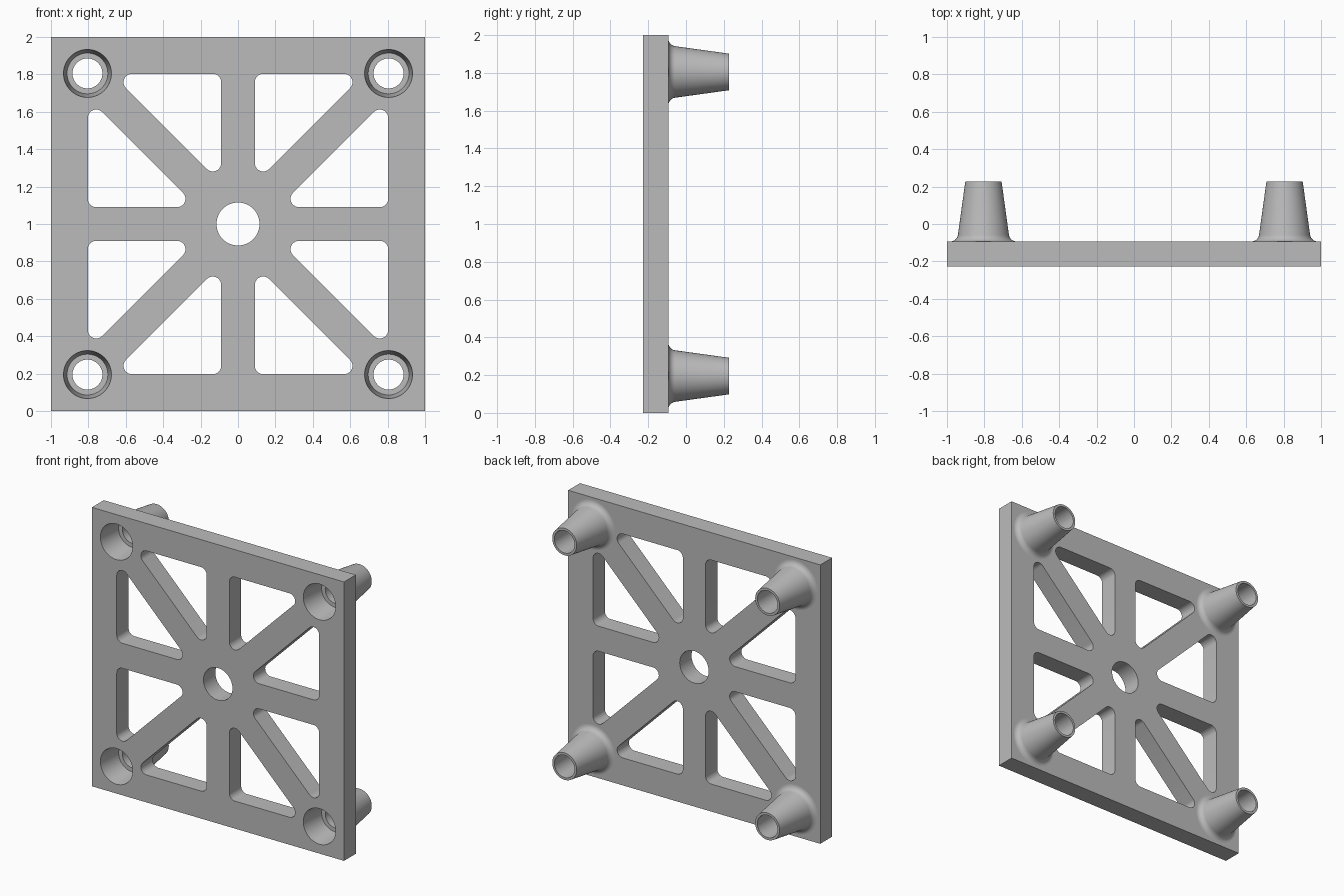
import bpy, bmesh, math
from mathutils import Vector, Matrix

cube = bpy.data.objects.get("Cube")
if cube:
    bpy.data.objects.remove(cube, do_unlink=True)

FRONT, BACK, TIP = -0.227, -0.093, 0.227   # depths of plate faces and post tips
POST = 0.805                               # post offset from the centre
RIM, RIB, ROUND = 0.803, 0.09, 0.045       # frame inner edge, rib half width, corner radius
BORE = 0.128                               # counterbore mouth radius

grey = bpy.data.materials.new("plain_grey")
grey.use_nodes = True
colour = (0.5, 0.5, 0.5, 1)
grey.diffuse_color = colour
grey.node_tree.nodes["Principled BSDF"].inputs["Base Color"].default_value = colour


def circle(cx, cy, r, n=64):
    return [(cx + r * math.cos(2 * math.pi * i / n), cy + r * math.sin(2 * math.pi * i / n))
            for i in range(n)]


def rounded(corners, r, steps=10):
    """Polygon outline with every corner filleted."""
    pts = []
    for i, c in enumerate(corners):
        p = Vector(c)
        u = (Vector(corners[i - 1]) - p).normalized()
        v = (Vector(corners[(i + 1) % len(corners)]) - p).normalized()
        half = u.angle(v) / 2
        centre = p + (u + v).normalized() * r / math.sin(half)
        a = (p + u * r / math.tan(half) - centre).normalized()
        b = (p + v * r / math.tan(half) - centre).normalized()
        sweep = a.angle(b)
        for k in range(steps + 1):
            t = k / steps
            d = (a * math.sin((1 - t) * sweep) + b * math.sin(t * sweep)) / math.sin(sweep)
            pts.append(tuple(centre + d * r))
    return pts


def smooth(obj, angle):
    bpy.ops.object.select_all(action='DESELECT')
    obj.select_set(True)
    bpy.context.view_layer.objects.active = obj
    bpy.ops.object.shade_smooth_by_angle(angle=math.radians(angle))


# Plate outline, centre hole, post holes and eight triangular pockets
signs = [(sx, sy) for sx in (-1, 1) for sy in (-1, 1)]
outlines = [[(-1, -1), (1, -1), (1, 1), (-1, 1)], circle(0, 0, 0.115)]
gap = RIB * math.sqrt(2)
pocket = rounded([(RIB, RIM), (RIB, RIB + gap), (RIM - gap, RIM)], ROUND)
for sx, sy in signs:
    outlines.append(circle(sx * POST, sy * POST, BORE))
    outlines.append([(sx * x, sy * y) for x, y in pocket])
    outlines.append([(sx * y, sy * x) for x, y in pocket])

curve = bpy.data.curves.new("ribbed_plate", 'CURVE')
curve.dimensions = '2D'
curve.fill_mode = 'BOTH'
curve.extrude = (BACK - FRONT) / 2
for outline in outlines:
    spline = curve.splines.new('POLY')
    spline.points.add(len(outline) - 1)
    for point, (x, y) in zip(spline.points, outline):
        point.co = (x, y, 0, 1)
    spline.use_cyclic_u = True
plate_curve = bpy.data.objects.new("plate_outline", curve)
bpy.context.collection.objects.link(plate_curve)
bpy.context.view_layer.update()
evaluated = plate_curve.evaluated_get(bpy.context.evaluated_depsgraph_get())
mesh = bpy.data.meshes.new_from_object(evaluated)
bpy.data.objects.remove(plate_curve, do_unlink=True)

# Stand the plate upright and weld its caps to its walls
bm = bmesh.new()
bm.from_mesh(mesh)
bmesh.ops.remove_doubles(bm, verts=bm.verts, dist=1e-5)
place = Matrix.Translation((0, (FRONT + BACK) / 2, 1)) @ Matrix.Rotation(math.pi / 2, 4, 'X')
bm.transform(place)
bmesh.ops.recalc_face_normals(bm, faces=bm.faces)
bm.to_mesh(mesh)
bm.free()
mesh.materials.clear()
mesh.materials.append(grey)
plate = bpy.data.objects.new("ribbed_plate", mesh)
bpy.context.collection.objects.link(plate)
smooth(plate, 30)

# Hollow tapered post: counterbore, ledge, bore, tip, taper and base fillet
LEDGE = FRONT + 0.18
profile = [(BORE, FRONT), (0.109, LEDGE), (0.08, LEDGE), (0.08, TIP), (0.097, TIP)]
fillet = 0.04
for k in range(9):
    a = math.radians(187 + (270 - 187) * k / 8)
    profile.append((0.176 + fillet * math.cos(a), BACK + fillet + fillet * math.sin(a)))

bm = bmesh.new()
ring = [bm.verts.new((r, y, 0)) for r, y in profile]
edges = [bm.edges.new(pair) for pair in zip(ring, ring[1:])]
bmesh.ops.spin(bm, geom=ring + edges, cent=(0, 0, 0), axis=(0, 1, 0),
               angle=2 * math.pi, steps=64)
bmesh.ops.remove_doubles(bm, verts=bm.verts, dist=1e-5)
bmesh.ops.recalc_face_normals(bm, faces=bm.faces)
# Make the tip ring face backwards so the whole skin points outward
tip = max(bm.faces, key=lambda f: f.calc_center_median().y)
if tip.normal.y < 0:
    bmesh.ops.reverse_faces(bm, faces=bm.faces)
post_mesh = bpy.data.meshes.new("post")
bm.to_mesh(post_mesh)
bm.free()
post_mesh.materials.append(grey)

for sx, sz in signs:
    name = ("upper" if sz > 0 else "lower") + ("_left" if sx > 0 else "_right") + "_post"
    post = bpy.data.objects.new(name, post_mesh)
    post.location = (sx * POST, 0, 1 + sz * POST)
    bpy.context.collection.objects.link(post)
smooth(post, 30)
